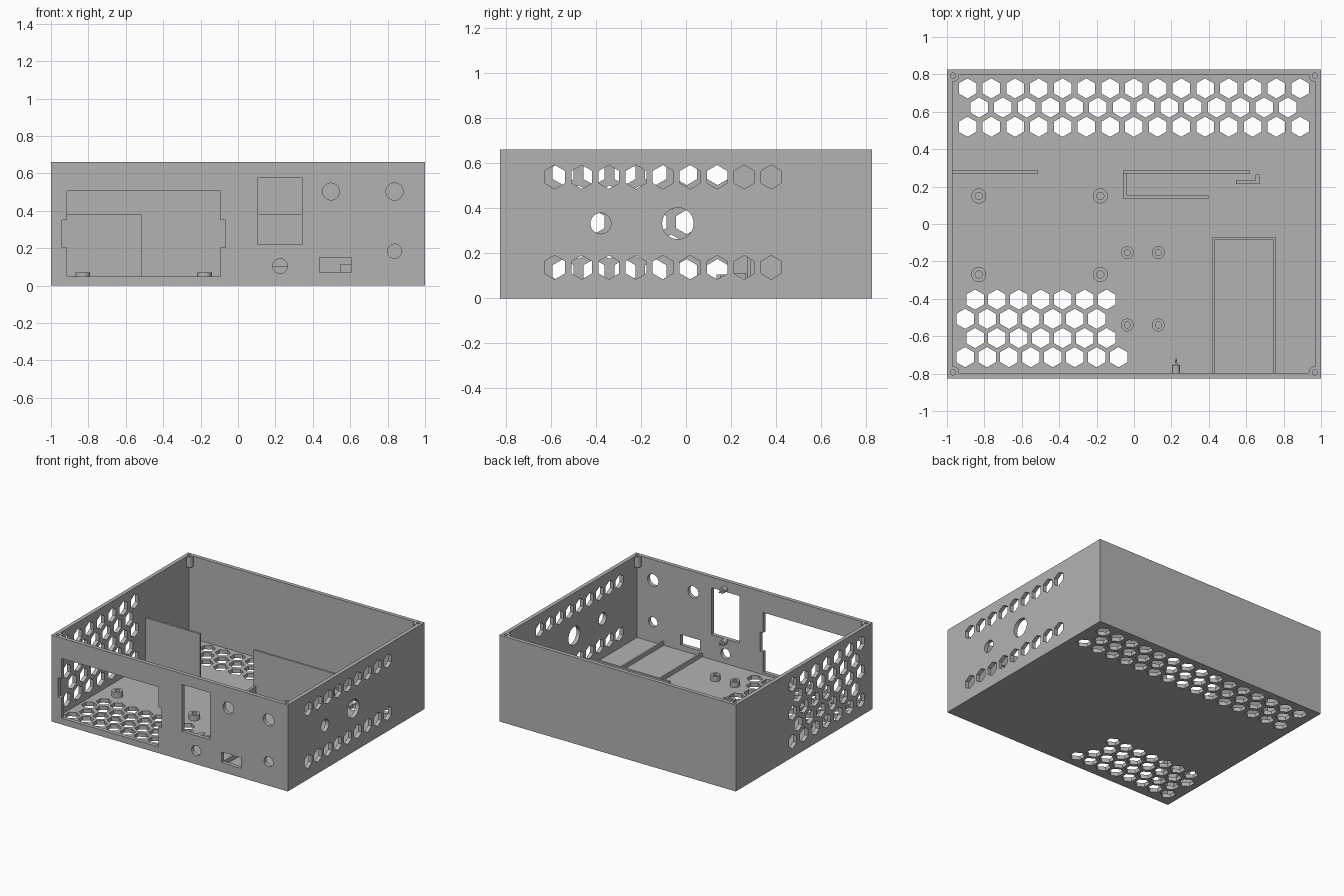
import bpy, bmesh, math
from mathutils import Matrix, Vector

if "Cube" in bpy.data.objects:
    bpy.data.objects.remove(bpy.data.objects["Cube"])

X, Y, H = 1.0, 0.826, 0.66      # half width, half depth, height
T = 0.03                        # wall and floor thickness

gray = bpy.data.materials.new("plain gray")
gray.diffuse_color = (0.45, 0.45, 0.45, 1)
gray.use_nodes = True
gray.node_tree.nodes["Principled BSDF"].inputs["Base Color"].default_value = gray.diffuse_color


def add_box(bm, x0, x1, y0, y1, z0, z1):
    m = Matrix.Translation(((x0 + x1) / 2, (y0 + y1) / 2, (z0 + z1) / 2))
    m = m @ Matrix.Diagonal((x1 - x0, y1 - y0, z1 - z0, 1))
    bmesh.ops.create_cube(bm, size=1, matrix=m)


def add_prism(bm, centre, r, length, axis, sides=32, r2=None):
    """Prism or cone along an axis; six-sided ones have points along z (or y on the floor)."""
    rot = {'X': Matrix.Rotation(math.pi / 2, 4, 'Y'),
           'Y': Matrix.Rotation(math.pi / 2, 4, 'X'),
           'Z': Matrix.Identity(4)}[axis]
    turn = Matrix.Rotation(math.pi / 2, 4, 'Z') if axis == 'X' else Matrix.Identity(4)
    bmesh.ops.create_cone(bm, cap_ends=True, segments=sides, radius1=r,
                          radius2=r if r2 is None else r2, depth=length,
                          matrix=Matrix.Translation(Vector(centre)) @ rot @ turn)


def hex_prism(bm, centre, r, length, axis):
    """Hexagon with a point facing up (wall) or back (floor)."""
    pts = []
    for i in range(6):
        a = math.pi / 2 + i * math.pi / 3
        u, v = r * math.cos(a), r * math.sin(a)
        pts.append(Vector((0, u, v)) if axis == 'X' else Vector((u, v, 0)))
    d = Vector((length / 2, 0, 0)) if axis == 'X' else Vector((0, 0, length / 2))
    c = Vector(centre)
    lo = [bm.verts.new(c + p - d) for p in pts]
    hi = [bm.verts.new(c + p + d) for p in pts]
    bm.faces.new(lo[::-1])
    bm.faces.new(hi)
    for i in range(6):
        j = (i + 1) % 6
        bm.faces.new((lo[i], lo[j], hi[j], hi[i]))


def finish(name, bm, smooth=False):
    bmesh.ops.recalc_face_normals(bm, faces=bm.faces)
    me = bpy.data.meshes.new(name)
    bm.to_mesh(me)
    bm.free()
    ob = bpy.data.objects.new(name, me)
    bpy.context.collection.objects.link(ob)
    me.materials.append(gray)
    if smooth:
        smooth_object(ob)
    return ob


def smooth_object(ob):
    bpy.ops.object.select_all(action='DESELECT')
    ob.select_set(True)
    bpy.context.view_layer.objects.active = ob
    bpy.ops.object.shade_smooth_by_angle(angle=math.radians(30))


def boolean(ob, tool, op):
    mod = ob.modifiers.new(op.lower(), 'BOOLEAN')
    mod.operation, mod.solver, mod.object = op, 'EXACT', tool
    bpy.context.view_layer.objects.active = ob
    bpy.ops.object.modifier_apply(modifier=mod.name)
    bpy.data.objects.remove(tool)


# Open-topped case
bm = bmesh.new()
add_box(bm, -X, X, -Y, Y, 0, H)
case = finish("case", bm)
bm = bmesh.new()
add_box(bm, -X + T, X - T, -Y + T, Y - T, T, H + 0.2)
boolean(case, finish("cavity", bm), 'DIFFERENCE')

# Corner screw posts with tapered undersides
corners = [(sx * 0.967, sy * 0.793) for sx in (-1, 1) for sy in (-1, 1)]
bm = bmesh.new()
for x, y in corners:
    add_prism(bm, (x, y, H - 0.04), 0.032, 0.08, 'Z', 24)
boolean(case, finish("posts", bm), 'UNION')

bm = bmesh.new()
for x, y in corners:
    add_prism(bm, (x, y, H), 0.014, 0.12, 'Z', 16)

# Floor vents: back band
for row, (n, x0, y) in enumerate([(15, -0.89, 0.725), (14, -0.828, 0.623), (15, -0.89, 0.52)]):
    for i in range(n):
        hex_prism(bm, (x0 + i * 0.127, y, 0), 0.054, 0.2, 'Z')
# Floor vents: front left block
for n, x0, y in [(7, -0.85, -0.404), (7, -0.903, -0.507), (7, -0.85, -0.61), (8, -0.903, -0.712)]:
    for i in range(n):
        hex_prism(bm, (x0 + i * 0.1172, y, 0), 0.054, 0.2, 'Z')
# Left wall vents
for row in range(5):
    odd = row % 2
    for i in range(6 if odd else 7):
        hex_prism(bm, (-X, 0.14 - (i + odd / 2) * 0.137, 0.12 + row * 0.109), 0.054, 0.15, 'X')
# Right wall vents and round ports
for z in (0.137, 0.538):
    for i in range(9):
        hex_prism(bm, (X, -0.582 + i * 0.12, z), 0.053, 0.15, 'X')
add_prism(bm, (X, -0.378, 0.332), 0.046, 0.15, 'X')
add_prism(bm, (X, -0.036, 0.332), 0.07, 0.15, 'X')
# Front round ports
for x, z, r in [(0.497, 0.503, 0.045), (0.837, 0.503, 0.046),
                (0.837, 0.184, 0.038), (0.225, 0.105, 0.039)]:
    add_prism(bm, (x, -Y, z), r, 0.15, 'Y')
# Front window and socket slot
add_box(bm, 0.107, 0.342, -Y - 0.05, -Y + 0.06, 0.219, 0.578)
add_box(bm, 0.437, 0.603, -Y - 0.05, -Y + 0.06, 0.07, 0.151)
boolean(case, finish("openings", bm), 'DIFFERENCE')

# Large front opening with side notches
for x0, x1, z0, z1 in [(-0.914, -0.094, 0.048, 0.505), (-0.941, -0.067, 0.203, 0.35)]:
    bm = bmesh.new()
    add_box(bm, x0, x1, -Y - 0.05, -Y + 0.06, z0, z1)
    boolean(case, finish("opening", bm), 'DIFFERENCE')
smooth_object(case)

# Board standoffs
spots = [(x, y, 0.04, 0.019) for x in (-0.83, -0.18) for y in (0.15, -0.27)]
spots += [(x, y, 0.034, 0.016) for x in (-0.036, 0.13) for y in (-0.153, -0.54)]
bm = bmesh.new()
for x, y, r, hole in spots:
    add_prism(bm, (x, y, 0.049), r, 0.042, 'Z')
standoffs = finish("standoffs", bm)
bm = bmesh.new()
for x, y, r, hole in spots:
    add_prism(bm, (x, y, 0.08), hole, 0.09, 'Z', 20)
boolean(standoffs, finish("screw_holes", bm), 'DIFFERENCE')
smooth_object(standoffs)


def panels(name, boxes):
    for b in boxes:
        bm = bmesh.new()
        add_box(bm, *b)
        finish(name, bm)


F = T - 0.005
# Upright divider at the left
panels("divider", [(-X + T - 0.005, -0.512, 0.27, 0.286, F, 0.38)])
# Board holder: tall back, low side and front, small end bracket
panels("board_holder", [(-0.058, 0.62, 0.27, 0.286, F, 0.38),
                        (-0.058, -0.038, 0.136, 0.27, F, 0.105),
                        (-0.038, 0.397, 0.136, 0.152, F, 0.105)])
panels("end_bracket", [(0.545, 0.67, 0.214, 0.234, F, 0.112),
                       (0.65, 0.67, 0.234, 0.265, F, 0.112)])
# Low tray ridges at the right
panels("tray_ridge", [(0.418, 0.431, -Y + T - 0.005, -0.073, F, 0.06),
                      (0.745, 0.758, -Y + T - 0.005, -0.073, F, 0.06),
                      (0.431, 0.745, -0.086, -0.073, F, 0.06)])

# Stepped pegs above and below the front window
for z in (0.2, 0.6):
    bm = bmesh.new()
    add_prism(bm, (0.225, -0.778, z), 0.021, 0.046, 'Y', 20)
    add_prism(bm, (0.225, -0.738, z), 0.003, 0.036, 'Y', 16, r2=0.008)
    finish("window_peg", bm, True)
